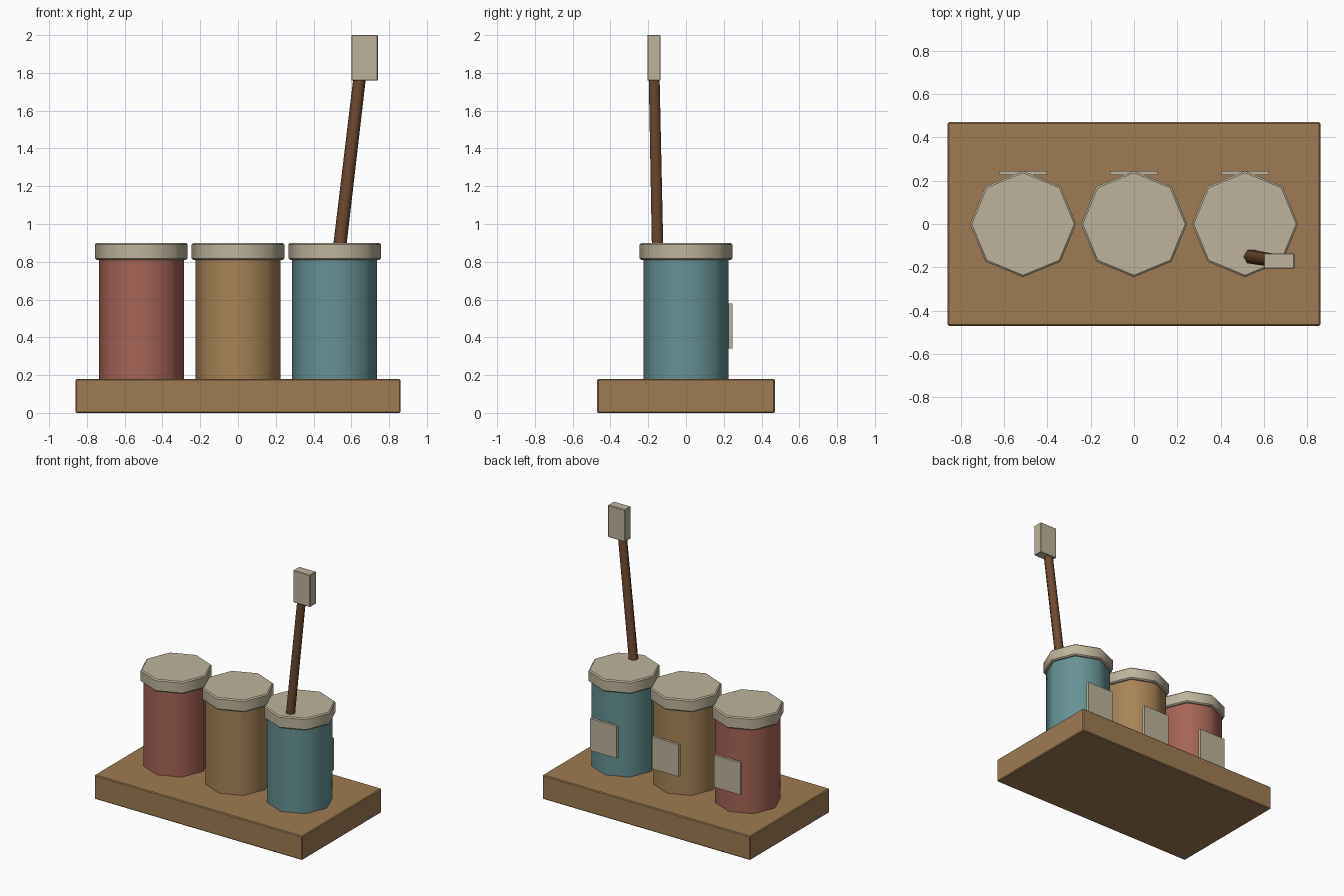
import bpy, math
from mathutils import Vector

cube = bpy.data.objects.get("Cube")
if cube:
    bpy.data.objects.remove(cube, do_unlink=True)


def material(name, r, g, b):
    """Flat colour given as 0-255 display values."""
    def lin(c):
        c /= 255
        return c / 12.92 if c < 0.04 else ((c + 0.055) / 1.055) ** 2.4
    col = (lin(r), lin(g), lin(b), 1)
    m = bpy.data.materials.new(name)
    m.use_nodes = True
    m.diffuse_color = col
    m.node_tree.nodes["Principled BSDF"].inputs["Base Color"].default_value = col
    return m


wood = material("board wood", 158, 123, 82)
cream = material("cream", 190, 180, 155)
red = material("brick red", 166, 100, 86)
ochre = material("ochre", 168, 132, 86)
teal = material("teal", 102, 146, 149)
dark_wood = material("dark wood", 112, 74, 48)


def finish(obj, name, mat, bevel=0):
    obj.name = obj.data.name = name
    obj.data.materials.append(mat)
    if bevel:
        mod = obj.modifiers.new("soft edges", "BEVEL")
        mod.width = bevel
        mod.segments = 1
        mod.limit_method = "ANGLE"
        mod.angle_limit = math.radians(60)
    return obj


def box(name, lo, hi, mat, bevel=0):
    lo, hi = Vector(lo), Vector(hi)
    bpy.ops.mesh.primitive_cube_add(size=1, location=(lo + hi) / 2)
    obj = bpy.context.object
    obj.scale = hi - lo
    bpy.ops.object.transform_apply(location=False, rotation=False, scale=True)
    return finish(obj, name, mat, bevel)


def prism(name, start, end, r1, r2, sides, mat, bevel=0, turn=0):
    """Smooth-sided cone frustum between two points."""
    start, end = Vector(start), Vector(end)
    axis = end - start
    bpy.ops.mesh.primitive_cone_add(vertices=sides, radius1=r1, radius2=r2,
                                    depth=axis.length, location=(start + end) / 2)
    obj = bpy.context.object
    tilt = Vector((0, 0, 1)).rotation_difference(axis).to_matrix().to_4x4()
    obj.rotation_euler = tilt.to_euler()
    obj.data.transform(obj.matrix_basis.Rotation(turn, 4, "Z"))
    bpy.ops.object.shade_smooth_by_angle(angle=math.radians(62))
    return finish(obj, name, mat, bevel)


# Board
box("board", (-0.86, -0.47, 0), (0.86, 0.47, 0.18), wood, 0.006)

# Jars with lids and back labels
for side, x, mat in (("right", -0.512, red), ("middle", 0, ochre), ("left", 0.512, teal)):
    prism(side + "_jar", (x, 0, 0.17), (x, 0, 0.83), 0.225, 0.225, 8, mat)
    prism(side + "_lid", (x, 0, 0.81), (x, 0, 0.90), 0.245, 0.245, 8, cream, 0.008)
    box(side + "_label", (x - 0.11, 0.225, 0.34), (x + 0.11, 0.245, 0.58), cream)

# Spatula standing in the left jar
prism("spatula_handle", (0.529, -0.149, 0.80), (0.647, -0.169, 1.80),
      0.035, 0.033, 6, dark_wood, turn=math.pi / 6)
box("spatula_blade", (0.60, -0.205, 1.76), (0.74, -0.135, 2.0), cream, 0.003)
